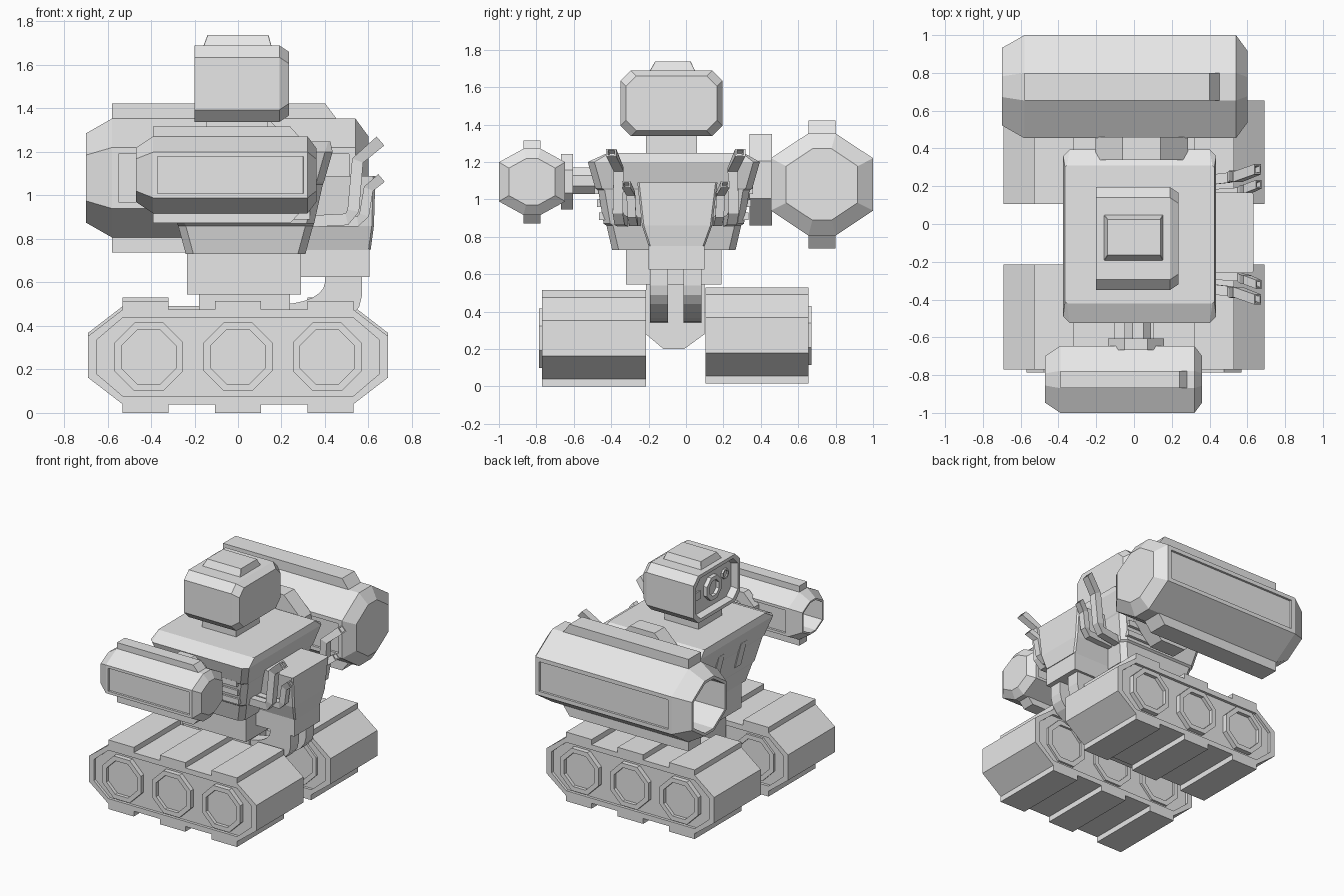
import bpy, bmesh
from math import pi, cos, sin
from mathutils import Vector, Matrix

old = bpy.data.objects.get("Cube")
if old:
    bpy.data.objects.remove(old, do_unlink=True)

GREY = (0.8, 0.8, 0.8, 1)
mat = bpy.data.materials.new("plain_grey")
mat.use_nodes = True
mat.diffuse_color = GREY
mat.node_tree.nodes["Principled BSDF"].inputs["Base Color"].default_value = GREY

MID_Y = -0.055  # left/right symmetry plane of the torso


def finish(name, bm):
    bmesh.ops.recalc_face_normals(bm, faces=bm.faces)
    me = bpy.data.meshes.new(name)
    bm.to_mesh(me)
    bm.free()
    me.materials.append(mat)
    ob = bpy.data.objects.new(name, me)
    bpy.context.collection.objects.link(ob)
    return ob


def loft_bm(rings):
    """Skin a list of equal-length point rings and cap both ends."""
    bm = bmesh.new()
    rows = [[bm.verts.new(p) for p in ring] for ring in rings]
    n = len(rows[0])
    for a, b in zip(rows, rows[1:]):
        for i in range(n):
            j = (i + 1) % n
            bm.faces.new((a[i], a[j], b[j], b[i]))
    bm.faces.new(rows[0])
    bm.faces.new(rows[-1])
    bmesh.ops.recalc_face_normals(bm, faces=bm.faces)
    return bm


def loft(name, rings):
    return finish(name, loft_bm(rings))


def cut_rect(a0, a1, b0, b1, c):
    """Rectangle with cut corners, as 2D points."""
    return [(a0 + c, b0), (a1 - c, b0), (a1, b0 + c), (a1, b1 - c),
            (a1 - c, b1), (a0 + c, b1), (a0, b1 - c), (a0, b0 + c)]


def along_x(pts, x):
    return [(x, a, b) for a, b in pts]


def along_y(pts, y):
    return [(a, y, b) for a, b in pts]


def along_z(pts, z):
    return [(a, b, z) for a, b in pts]


def box(name, x0, x1, y0, y1, z0, z1, lean=0):
    bm = bmesh.new()
    size = Matrix.Diagonal((x1 - x0, y1 - y0, z1 - z0, 1))
    spot = Matrix.Translation(((x0 + x1) / 2, (y0 + y1) / 2, (z0 + z1) / 2))
    bmesh.ops.create_cube(bm, size=1, matrix=spot @ Matrix.Rotation(lean, 4, 'Y') @ size)
    return finish(name, bm)


def octagon(cx, cz, r):
    """Octagon with axis-aligned flats at distance r."""
    R = r / cos(pi / 8)
    return [(cx + R * cos(pi / 8 + k * pi / 4), cz + R * sin(pi / 8 + k * pi / 4)) for k in range(8)]


# Tracks with tread pads and hub rings
def track(side, y0, y1, z):
    def hexa(w, h, t, v):
        return [(w, z - h), (w, z + h), (t, z + v), (-t, z + v),
                (-w, z + h), (-w, z - h), (-t, z - v), (t, z - v)]
    rim, well = hexa(0.69, 0.095, 0.53, 0.218), hexa(0.65, 0.078, 0.53, 0.18)
    d = 0.02
    loft(side + "_track", [along_y(well, y0 + d), along_y(well, y0), along_y(rim, y0),
                           along_y(rim, y1), along_y(well, y1), along_y(well, y1 - d)])
    for i, x in enumerate((-0.425, 0, 0.425)):
        for tag, s in (("top", 1), ("bottom", -1)):
            lo, hi = sorted((z + s * 0.2, z + s * 0.2575))
            box(f"{side}_{tag}_pad_{i}", x - 0.105, x + 0.105, y0, y1, lo, hi)
        for tag, face, s in (("front", y0, -1), ("back", y1, 1)):
            outer = (s < 0) == (side == "right")
            tip = face + s * (0.015 if outer else -0.004)
            big, small = octagon(x * 0.965, z, 0.158), octagon(x * 0.965, z, 0.125)
            loft(f"{side}_{tag}_wheel_{i}", [along_y(big, face - s * 0.04), along_y(big, tip),
                                             along_y(small, tip), along_y(small, tip - s * 0.025)])


track("right", -0.77, -0.215, 0.2575)
track("left", 0.105, 0.655, 0.2725)

# Pelvis and waist
hull = [(-0.215, 0.55), (-0.215, 0.28), (-0.12, 0.2), (-0.01, 0.2), (0.1, 0.28), (0.1, 0.55)]
loft("pelvis", [along_x(hull, -0.18), along_x(hull, 0.24)])
box("waist", -0.235, 0.29, -0.32, 0.19, 0.545, 0.74)

# Chest, flaring upward with stepped sides
chest = [(-0.24, 0.31, 0.33, 0.73), (-0.275, 0.345, 0.36, 0.86), (-0.28, 0.35, 0.375, 0.87),
         (-0.325, 0.39, 0.405, 1.05), (-0.33, 0.395, 0.42, 1.06), (-0.375, 0.435, 0.46, 1.2)]
rings = [along_z(cut_rect(a, b, MID_Y - 0.01 - h, MID_Y - 0.01 + h, 0.035), z) for a, b, h, z in chest]
rings.append(along_z(cut_rect(-0.365, 0.425, -0.42, 0.31, 0.01), 1.248))
loft("chest", rings)
for i, z in enumerate((0.91, 0.98, 1.05)):
    w = 0.375 + (z - 0.87) * 0.17
    for tag, s in (("right", -1), ("left", 1)):
        edge = MID_Y - 0.01 + s * w
        box(f"{tag}_chest_rib_{i}", 0.1, 0.33, edge - 0.018, edge + 0.018, z - 0.02, z + 0.02)
for tag, s in (("right", -1), ("left", 1)):
    y = MID_Y + s * 0.13
    box(tag + "_chest_vent", -0.325, -0.307, y - 0.035, y + 0.035, 0.92, 1.12, lean=-0.25)

# Neck and head with a recessed face
box("neck", -0.145, 0.135, -0.215, 0.06, 1.24, 1.35)


def head_ring(x, inset):
    return along_x(cut_rect(-0.35 + inset, 0.195 - inset, 1.338 + inset, 1.69 - inset, 0.055), x)


loft("head", [head_ring(-0.15, 0.035), head_ring(-0.2, 0.025), head_ring(-0.2, 0),
              head_ring(0.19, 0), head_ring(0.235, 0.03)])
loft("head_cap", [along_z(cut_rect(-0.16, 0.155, -0.195, 0.05, 0.002), 1.685),
                  along_z(cut_rect(-0.14, 0.14, -0.165, 0.025, 0.002), 1.738)])


def lens(name, y, z, r, depth):
    big, small = octagon(y, z, r), octagon(y, z, r * 0.65)
    loft(name, [along_x(big, -0.14), along_x(big, -0.15 - depth),
                along_x(small, -0.15 - depth), along_x(small, -0.155)])


lens("main_lens", -0.077, 1.515, 0.085, 0.03)
lens("small_lens", -0.235, 1.555, 0.035, 0.015)
box("face_slot", -0.16, -0.14, 0.06, 0.12, 1.48, 1.54)


# Arm cannons: hollow tapered barrel, side panels, top and bottom rails
def cannon(side, cy, cz, half, flat, tall, xs, tips, panel, rail):
    def ring(x, k):
        h, f, t = half * k, flat * k, tall * k
        pts = [(f, h), (h, t), (h, -t), (f, -h), (-f, -h), (-h, -t), (-h, t), (-f, h)]
        return [(x, cy + a, cz + b) for a, b in pts]
    x0, x1, x2, x3 = xs
    k0, k1 = tips
    bm = loft_bm([ring(x0 + 0.25, k0 * 0.88), ring(x0, k0 * 0.9), ring(x0, k0),
                  ring(x1, 1), ring(x2, 1), ring(x3, k1)])
    sides = [f for f in bm.faces if abs(f.normal.y) > 0.99
             and abs(abs(f.calc_center_median().y - cy) - half) < 0.001]
    bmesh.ops.inset_individual(bm, faces=sides, thickness=panel, depth=0)
    bmesh.ops.inset_individual(bm, faces=sides, thickness=0.001, depth=-0.015)
    finish(side + "_cannon", bm)
    end, slope, height = rail
    for tag, s in (("top", 1), ("bottom", -1)):
        base, high = cz + s * (half - 0.01), cz + s * (half + height)
        prof = [(x1, base), (x1, high), (end, high), (end + slope, base)]
        loft(f"{side}_cannon_{tag}_rail", [along_y(prof, cy - flat), along_y(prof, cy + flat)])


cannon("right", -0.823, 1.094, 0.177, 0.046, 0.105, (-0.47, -0.39, 0.32, 0.36), (0.7, 0.7), 0.028, (0.24, 0.05, 0.045))
cannon("left", 0.727, 1.08, 0.273, 0.073, 0.14, (-0.7, -0.58, 0.54, 0.6), (0.75, 0.7), 0.042, (0.4, 0.06, 0.07))


# Shoulder joints
def drum(name, cx, cz, r, y0, y1):
    loft(name, [along_y(octagon(cx, cz, r), y0), along_y(octagon(cx, cz, r), y1)])


drum("right_arm_plate", 0.01, 1.095, 0.148, -0.668, -0.605)
drum("right_arm_axle", 0.02, 1.1, 0.07, -0.62, -0.35)
drum("left_arm_plate", 0.04, 1.105, 0.245, 0.34, 0.46)
drum("left_arm_axle", 0.04, 1.1, 0.13, 0.2, 0.4)

# Backpack, its lower box and the two curved struts
loft("backpack", [along_z(cut_rect(0.3, 0.61, -0.2, 0.1, 0.01), 0.75),
                  along_z(cut_rect(0.3, 0.625, -0.235, 0.14, 0.01), 0.86),
                  along_z(cut_rect(0.34, 0.632, -0.26, 0.168, 0.01), 1.09)])
box("backpack_base", 0.27, 0.605, -0.2, 0.1, 0.625, 0.76)
bend = [k * pi / 12 for k in range(7)]
strut = [(0.2 + 0.37 * cos(a), 0.54 - 0.2 * sin(a)) for a in bend]
strut += [(0.2 + 0.2 * cos(a), 0.6 - 0.1 * sin(a)) for a in reversed(bend)]
strut = [(0.57, 0.64)] + strut + [(0.4, 0.64)]
for tag, y in (("right", -0.145), ("left", 0.035)):
    loft(tag + "_strut", [along_y(strut, y - 0.048), along_y(strut, y + 0.048)])


# Exhaust pipes: square tubes swept along a path with a hollow tip
def pipe(name, path, r, sign):
    pts = [Vector((x, MID_Y + sign * y, z)) for x, y, z in path]
    side = Vector((0, 1, 0))

    def section(i, k, shift=0):
        d = (pts[min(i + 1, len(pts) - 1)] - pts[max(i - 1, 0)]).normalized()
        n = d.cross(side).normalized()
        c = pts[i] + d * shift
        return [c + n * r * k * a + side * r * k * b for a, b in ((1, 1), (1, -1), (-1, -1), (-1, 1))]
    last = len(pts) - 1
    rings = [section(i, 1) for i in range(last + 1)]
    loft(name, rings + [section(last, 0.65), section(last, 0.65, -0.03)])


tall_path = [(0.32, 0.28, 0.88), (0.5, 0.3, 0.89), (0.53, 0.31, 0.93), (0.55, 0.305, 1.16), (0.655, 0.345, 1.25)]
short_path = [(0.32, 0.21, 0.88), (0.55, 0.225, 0.88), (0.58, 0.235, 0.91), (0.6, 0.24, 1.03), (0.66, 0.265, 1.08)]
for tag, s in (("right", -1), ("left", 1)):
    pipe(tag + "_tall_exhaust", tall_path, 0.027, s)
    pipe(tag + "_short_exhaust", short_path, 0.023, s)
